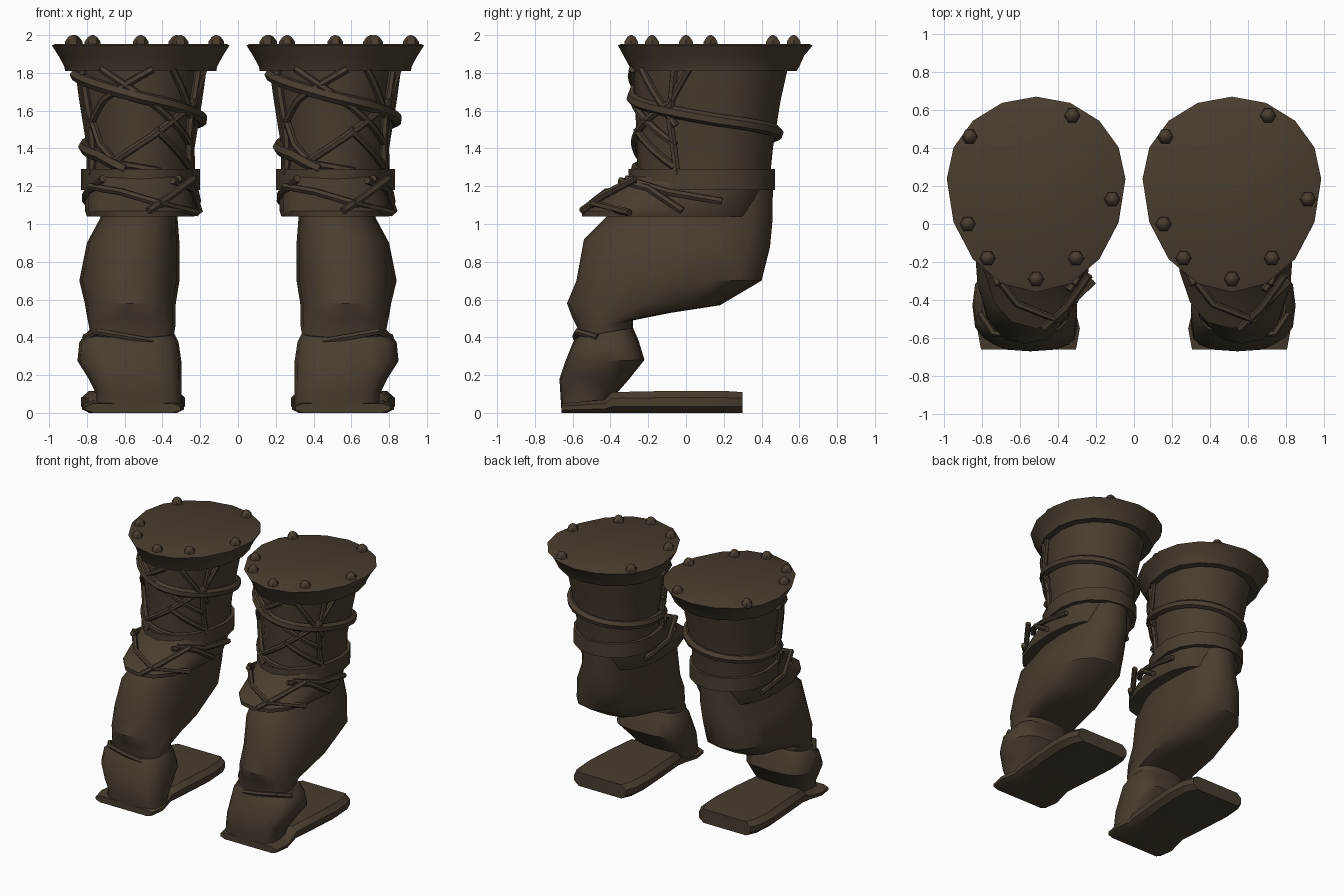
import bpy, bmesh, math
from math import cos, sin, radians

if "Cube" in bpy.data.objects:
    bpy.data.objects.remove(bpy.data.objects["Cube"])

leather = bpy.data.materials.new("dark_brown_leather")
leather.diffuse_color = (0.066, 0.047, 0.028, 1)
leather.use_nodes = True
leather.node_tree.nodes["Principled BSDF"].inputs["Base Color"].default_value = leather.diffuse_color


def finish(ob, angle=35):
    ob.data.materials.clear()
    ob.data.materials.append(leather)
    for p in ob.data.polygons:
        p.use_smooth = True
    ob.data.set_sharp_from_angle(angle=radians(angle))


def loft(name, rings, angle=35):
    """Skin closed rings of points and cap both ends."""
    bm = bmesh.new()
    vs = [[bm.verts.new(p) for p in r] for r in rings]
    n = len(rings[0])
    for a, b in zip(vs, vs[1:]):
        for i in range(n):
            j = (i + 1) % n
            bm.faces.new((a[i], a[j], b[j], b[i]))
    bm.faces.new(vs[0])
    bm.faces.new(vs[-1])
    bmesh.ops.recalc_face_normals(bm, faces=bm.faces)
    me = bpy.data.meshes.new(name)
    bm.to_mesh(me)
    bm.free()
    ob = bpy.data.objects.new(name, me)
    bpy.context.collection.objects.link(ob)
    finish(ob, angle)
    return ob


def spow(v, e):
    return math.copysign(abs(v) ** e, v)


def egg_point(cx, hx, yf, yb, z, a, e=1.0):
    """Point on an egg outline that is blunt at the back, long at the front."""
    yw = yf + (yb - yf) * 0.58
    s = spow(sin(a), e)
    return (cx + hx * spow(cos(a), e), yw + s * ((yb - yw) if s > 0 else (yw - yf)), z)


def egg_loft(name, cx, rows, e=1.0, n=16, angle=35):
    """Rows are (z, half width, front y, back y)."""
    return loft(name, [[egg_point(cx, hx, yf, yb, z, math.tau * i / n + math.pi / 2, e)
                        for i in range(n)] for z, hx, yf, yb in rows], angle)


def limb_loft(name, side, rows, e=0.8, n=16):
    """Tilted rings: (front y, front z, back y, back z, inner x, outer x)."""
    rings = []
    for yf, zf, yb, zb, x0, x1 in rows:
        ring = []
        for i in range(n):
            a = math.tau * i / n
            t = 0.5 + 0.5 * spow(sin(a), e)
            x = (x0 + x1) / 2 + (x1 - x0) / 2 * spow(cos(a), e)
            ring.append((side * x, yf + (yb - yf) * t, zf + (zb - zf) * t))
        rings.append(ring)
    return loft(name, rings, 40)


def tube(name, pts, r):
    cu = bpy.data.curves.new(name, 'CURVE')
    cu.dimensions = '3D'
    cu.bevel_depth = r
    cu.bevel_resolution = 1
    cu.use_fill_caps = True
    sp = cu.splines.new('POLY')
    sp.points.add(len(pts) - 1)
    for p, c in zip(sp.points, pts):
        p.co = (*c, 1)
    ob = bpy.data.objects.new(name, cu)
    bpy.context.collection.objects.link(ob)
    bpy.ops.object.select_all(action='DESELECT')
    ob.select_set(True)
    bpy.context.view_layer.objects.active = ob
    bpy.ops.object.convert(target='MESH')
    finish(bpy.context.object, 50)


SHAFT = [(1.20, .29, -.26, .44), (1.40, .285, -.26, .46),
         (1.65, .325, -.27, .50), (1.83, .35, -.28, .54)]


def on_shaft(cx, deg, z):
    """Point lying just on the shaft surface."""
    for a, b in zip(SHAFT, SHAFT[1:]):
        if z <= b[0] or b is SHAFT[-1]:
            t = (z - a[0]) / (b[0] - a[0])
            hx, yf, yb = (a[k] + (b[k] - a[k]) * t for k in (1, 2, 3))
            return egg_point(cx, hx + .012, yf - .012, yb + .012, z, radians(deg))


def lace(name, cx, keys, r, steps=5):
    pts = []
    for (a0, z0), (a1, z1) in zip(keys, keys[1:]):
        for k in range(steps):
            t = k / steps
            pts.append(on_shaft(cx, a0 + (a1 - a0) * t, z0 + (z1 - z0) * t))
    pts.append(on_shaft(cx, *keys[-1]))
    tube(name, pts, r)


LACES = [
    [(-150, 1.50), (-125, 1.66), (-80, 1.82)],
    [(-125, 1.82), (-75, 1.62), (-30, 1.42)],
    [(-118, 1.33), (-80, 1.46), (-35, 1.64), (-22, 1.82)],
    [(-145, 1.57), (-136, 1.42), (-115, 1.32), (-70, 1.28)],
    [(-32, 1.82), (-35, 1.55), (-28, 1.26)],
    [(-150, 1.82), (-147, 1.55), (-150, 1.26)],
    [(-62, 1.82), (-30, 1.52)],
    [(-75, 1.50), (-30, 1.30)],
]
VAMP_LACES = [
    [(.04, -.55, 1.07), (.16, -.44, 1.15), (.28, -.27, 1.24)],
    [(.17, -.35, 1.23), (.27, -.20, 1.19), (.31, -.02, 1.07)],
    [(-.27, -.20, 1.20), (-.10, -.42, 1.17), (.10, -.50, 1.11), (.30, -.30, 1.06)],
    [(.20, -.32, 1.24), (.29, -.10, 1.17), (.30, .19, 1.12)],
    [(-.20, -.32, 1.24), (-.29, -.10, 1.16), (-.29, .19, 1.12)],
]
STUDS = [(-.35, .46), (.19, .57), (.40, .13), (-.36, 0), (-.255, -.18), (0, -.29), (.21, -.18)]

for tag, side in (("left", -1), ("right", 1)):
    cx = side * 0.515

    # flared collar with its flat lid
    egg_loft(f"{tag}_collar", cx, [
        (1.81, .33, -.25, .52), (1.81, .40, -.29, .585), (1.835, .405, -.30, .60),
        (1.89, .435, -.33, .625), (1.945, .47, -.36, .67), (1.952, .455, -.345, .655)])

    # studs around the lid
    for i, (x, y) in enumerate(STUDS):
        loft(f"{tag}_stud_{i + 1}", [
            [(cx + x + r * cos(math.tau * k / 6), y + r * sin(math.tau * k / 6), z)
             for k in range(6)] for r, z in ((.042, 1.935), (.042, 1.965), (.024, 1.99), (.006, 2.0))])

    # cuff shaft, belt and pointed flap below it
    egg_loft(f"{tag}_shaft", cx, SHAFT)
    egg_loft(f"{tag}_belt", cx, [(1.18, .29, -.27, .44), (1.18, .315, -.305, .47),
                                 (1.29, .315, -.305, .47), (1.29, .28, -.26, .44)])
    egg_loft(f"{tag}_flap", cx, [
        (1.04, .285, -.55, .37), (1.07, .295, -.55, .38), (1.13, .295, -.45, .40),
        (1.19, .285, -.36, .42), (1.26, .28, -.28, .43)], e=0.85)

    # long spiral strap and the criss-cross laces
    lace(f"{tag}_spiral_strap", cx, [
        (-165, 1.79), (-90, 1.67), (-30, 1.59), (0, 1.55), (90, 1.48),
        (180, 1.41), (225, 1.36), (255, 1.29)], .033, 6)
    for i, keys in enumerate(LACES):
        lace(f"{tag}_lace_{i + 1}", cx, keys, .02)
    for i, pts in enumerate(VAMP_LACES):
        tube(f"{tag}_flap_lace_{i + 1}", [(cx + x, y, z) for x, y, z in pts], .02)

    # bent leg
    limb_loft(f"{tag}_leg", side, [
        (-.22, 1.25, .46, 1.21, .34, .70), (-.42, 1.04, .458, 1.02, .32, .73),
        (-.54, .92, .445, .88, .31, .80), (-.58, .70, .40, .70, .31, .84),
        (-.63, .58, .18, .57, .33, .81), (-.60, .50, -.08, .53, .33, .80),
        (-.57, .44, -.28, .49, .33, .79), (-.57, .32, -.28, .40, .35, .77)])

    # shoe upper with the folded lip over the ankle
    limb_loft(f"{tag}_shoe", side, [
        (-.58, .40, -.28, .45, .34, .80), (-.60, .37, -.25, .38, .315, .84),
        (-.64, .27, -.22, .28, .30, .85), (-.67, .18, -.30, .18, .30, .79),
        (-.665, .10, -.37, .10, .30, .75), (-.66, .02, -.42, .03, .30, .75)], e=0.65)
    tube(f"{tag}_ankle_fold", [(side * x, y, z) for x, y, z in (
        (.36, -.50, .38), (.46, -.575, .38), (.60, -.585, .405), (.74, -.575, .43), (.81, -.47, .40))], .018)

    # flat sole: sections along y of (y, half width, height)
    sole = []
    for y, w, h in ((-.66, .25, .05), (-.55, .27, .06), (-.43, .24, .07), (-.39, .24, .11),
                    (-.15, .26, .115), (.08, .275, .115), (.22, .265, .115), (.30, .23, .11)):
        c = side * .555
        sole.append([(c - w + .04, y, 0), (c + w - .04, y, 0), (c + w, y, h * .3), (c + w, y, h * .7),
                     (c + w - .04, y, h), (c - w + .04, y, h), (c - w, y, h * .7), (c - w, y, h * .3)])
    loft(f"{tag}_sole", sole, 40)
